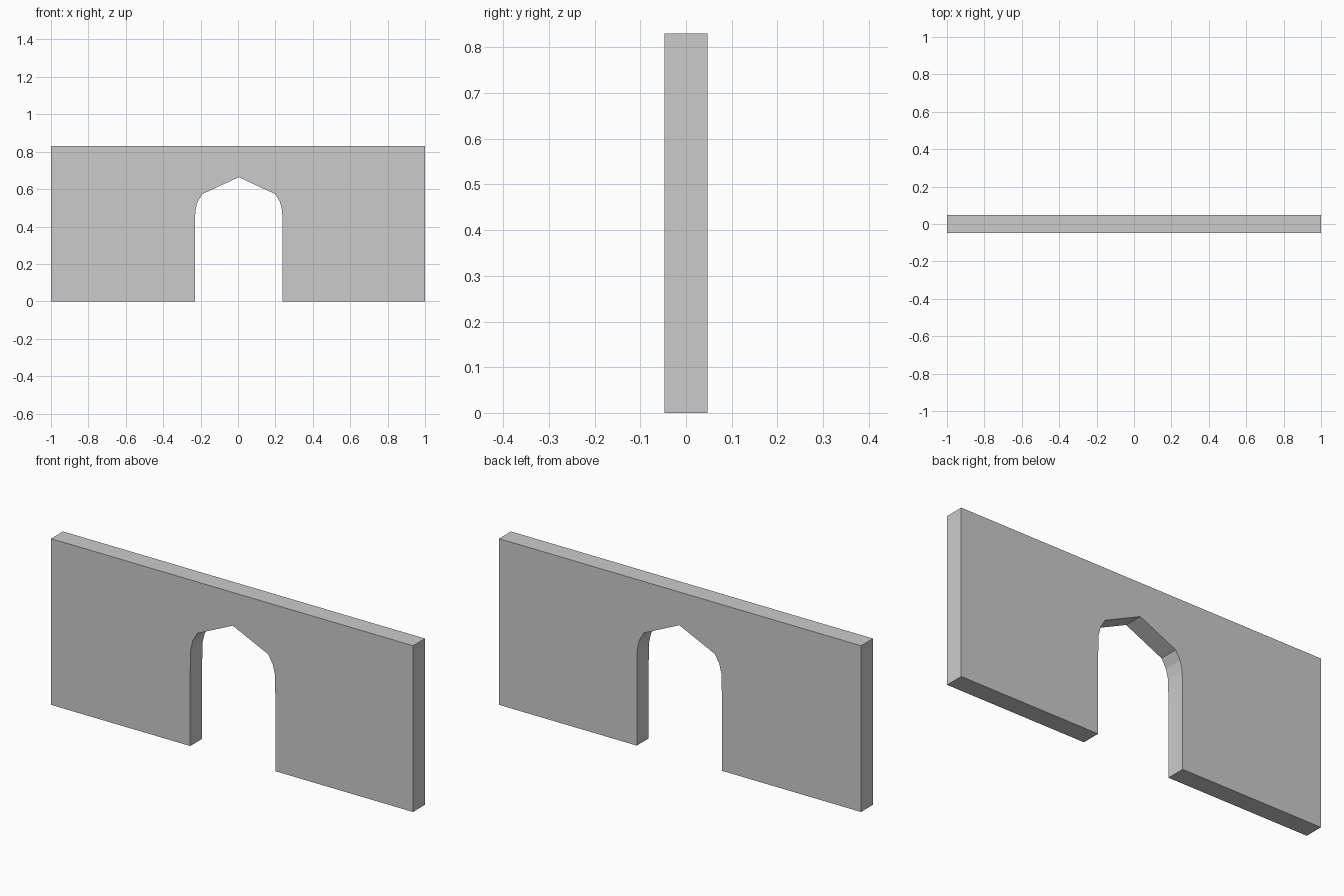
import bpy, bmesh

if "Cube" in bpy.data.objects:
    bpy.data.objects.remove(bpy.data.objects["Cube"])

HALF_WIDTH, HEIGHT, HALF_DEPTH = 1.0, 0.83, 0.047
ARCH_CENTRE = 0.004

# Right half of the pointed doorway, from the floor up to the shoulder
half_arch = [(0.235, 0.0), (0.235, 0.38), (0.232, 0.485), (0.221, 0.53), (0.196, 0.573)]
right = [(ARCH_CENTRE + x, z) for x, z in half_arch]
left = [(ARCH_CENTRE - x, z) for x, z in half_arch]

# Wall outline with the doorway cut into its lower edge
outline = (left + [(ARCH_CENTRE, 0.664)] + right[::-1]
           + [(HALF_WIDTH, 0), (HALF_WIDTH, HEIGHT), (-HALF_WIDTH, HEIGHT), (-HALF_WIDTH, 0)])

# Extrude the outline through the wall thickness
bm = bmesh.new()
front = bm.faces.new([bm.verts.new((x, -HALF_DEPTH, z)) for x, z in outline])
result = bmesh.ops.extrude_face_region(bm, geom=[front], use_keep_orig=True)
back_verts = [g for g in result["geom"] if isinstance(g, bmesh.types.BMVert)]
bmesh.ops.translate(bm, verts=back_verts, vec=(0, 2 * HALF_DEPTH, 0))
bmesh.ops.recalc_face_normals(bm, faces=bm.faces)

mesh = bpy.data.meshes.new("doorway_wall")
bm.to_mesh(mesh)
bm.free()
wall = bpy.data.objects.new("doorway_wall", mesh)
bpy.context.collection.objects.link(wall)
